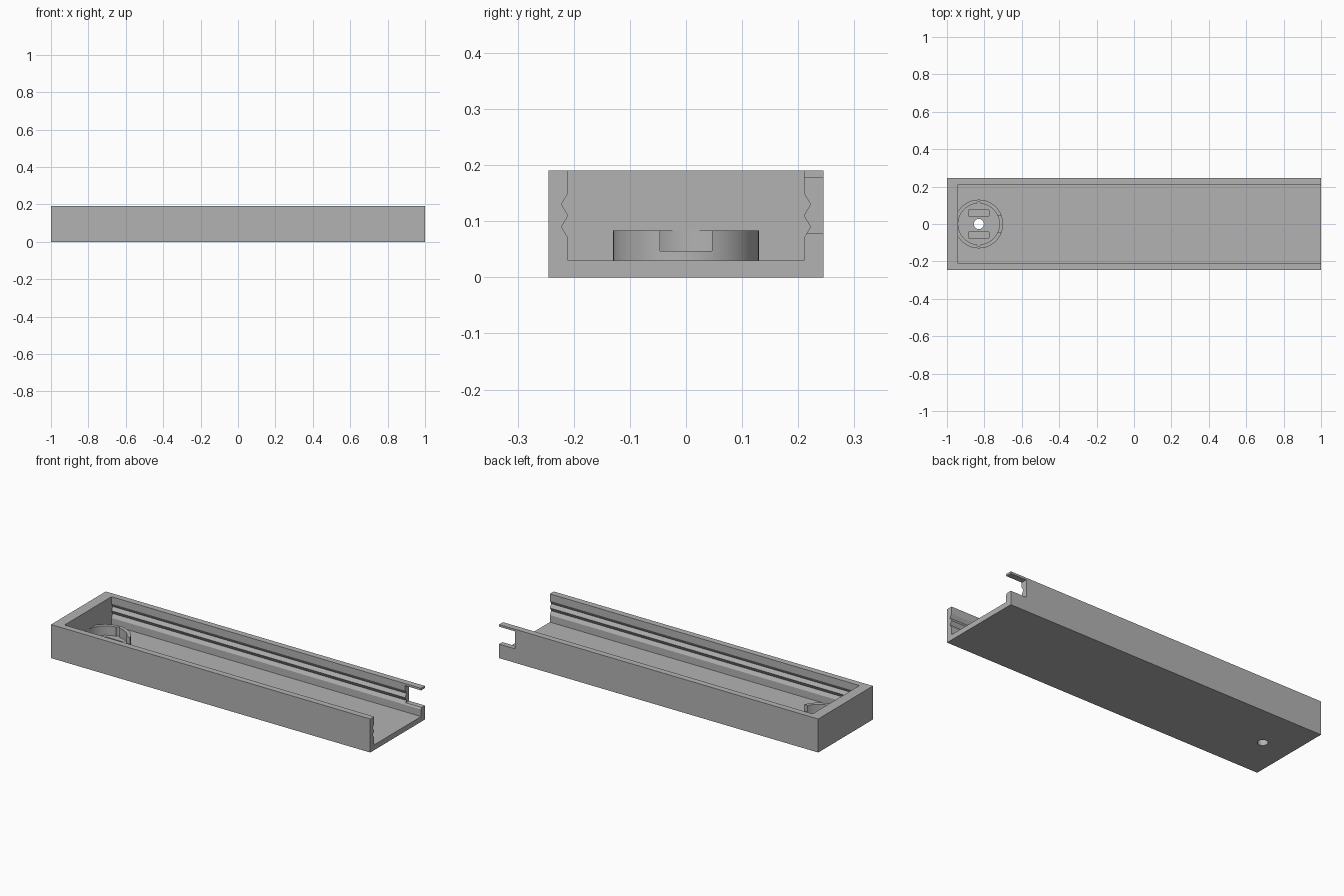
import bpy, bmesh, math
from mathutils import Matrix

cube = bpy.data.objects.get("Cube")
if cube:
    bpy.data.objects.remove(cube, do_unlink=True)

grey = bpy.data.materials.new("plain grey")
grey.use_nodes = True
COLOUR = (0.45, 0.45, 0.45, 1)
grey.diffuse_color = COLOUR
grey.node_tree.nodes["Principled BSDF"].inputs["Base Color"].default_value = COLOUR

CX = -0.83          # socket centre along the tray
HALF, INNER = 0.245, 0.21
FLOOR, TOP = 0.03, 0.19


def make(name, bm):
    bmesh.ops.recalc_face_normals(bm, faces=bm.faces)
    mesh = bpy.data.meshes.new(name)
    bm.to_mesh(mesh)
    bm.free()
    mesh.materials.append(grey)
    obj = bpy.data.objects.new(name, mesh)
    bpy.context.collection.objects.link(obj)
    return obj


def box(name, lo, hi):
    bm = bmesh.new()
    size = [b - a for a, b in zip(lo, hi)]
    mid = [(a + b) / 2 for a, b in zip(lo, hi)]
    bmesh.ops.create_cube(bm, size=1, matrix=Matrix.Translation(mid) @ Matrix.Diagonal((*size, 1)))
    return make(name, bm)


def cylinder(name, x, y, r, z0, z1, sides=64):
    bm = bmesh.new()
    bmesh.ops.create_cone(bm, cap_ends=True, segments=sides, radius1=r, radius2=r,
                          depth=z1 - z0, matrix=Matrix.Translation((x, y, (z0 + z1) / 2)))
    return make(name, bm)


def combine(target, other, operation):
    mod = target.modifiers.new(operation.lower(), 'BOOLEAN')
    mod.operation, mod.object, mod.solver = operation, other, 'EXACT'
    bpy.context.view_layer.objects.active = target
    bpy.ops.object.modifier_apply(modifier=mod.name)
    bpy.data.objects.remove(other, do_unlink=True)


# Channel: floor and two walls with a pair of V grooves in each, open at the right end
wall = [(INNER, FLOOR), (INNER, 0.07), (0.222, 0.09), (INNER, 0.11),
        (0.222, 0.13), (INNER, 0.15), (INNER, TOP), (HALF, TOP), (HALF, 0)]
profile = wall + [(-y, z) for y, z in reversed(wall)]
bm = bmesh.new()
face = bm.faces.new([bm.verts.new((-0.97, y, z)) for y, z in profile])
ext = bmesh.ops.extrude_face_region(bm, geom=[face])
bmesh.ops.translate(bm, vec=(1.97, 0, 0),
                    verts=[v for v in ext["geom"] if isinstance(v, bmesh.types.BMVert)])
tray = make("tray", bm)

# Closed left end
combine(tray, box("end_wall", (-1, -HALF, 0), (-0.94, HALF, TOP)), 'UNION')

# Opening at the end of the back wall
combine(tray, box("wall_opening", (0.9, 0.19, 0.079), (1.1, 0.3, 0.178)), 'DIFFERENCE')

# Centre hole and two shallow slots in the floor
combine(tray, cylinder("centre_hole", CX, 0, 0.027, -0.1, 0.1, 32), 'DIFFERENCE')
for side in (-1, 1):
    y = 0.06 * side
    combine(tray, box("slot", (CX - 0.055, y - 0.016, 0.015), (CX + 0.055, y + 0.016, 0.1)),
            'DIFFERENCE')

# Socket ring with small keyways and a gap facing the open end
ring = cylinder("socket_ring", CX, 0, 0.13, FLOOR - 0.005, 0.083)
combine(ring, cylinder("ring_bore", CX, 0, 0.11, 0, 0.2), 'DIFFERENCE')
for side in (-1, 1):
    combine(ring, cylinder("keyway", CX, 0.109 * side, 0.01, 0, 0.2, 16), 'DIFFERENCE')
combine(ring, box("ring_gap", (CX + 0.08, -0.046, 0.047), (CX + 0.2, 0.046, 0.2)), 'DIFFERENCE')

bpy.ops.object.select_all(action='DESELECT')
ring.select_set(True)
bpy.context.view_layer.objects.active = ring
bpy.ops.object.shade_smooth_by_angle(angle=math.radians(30))
